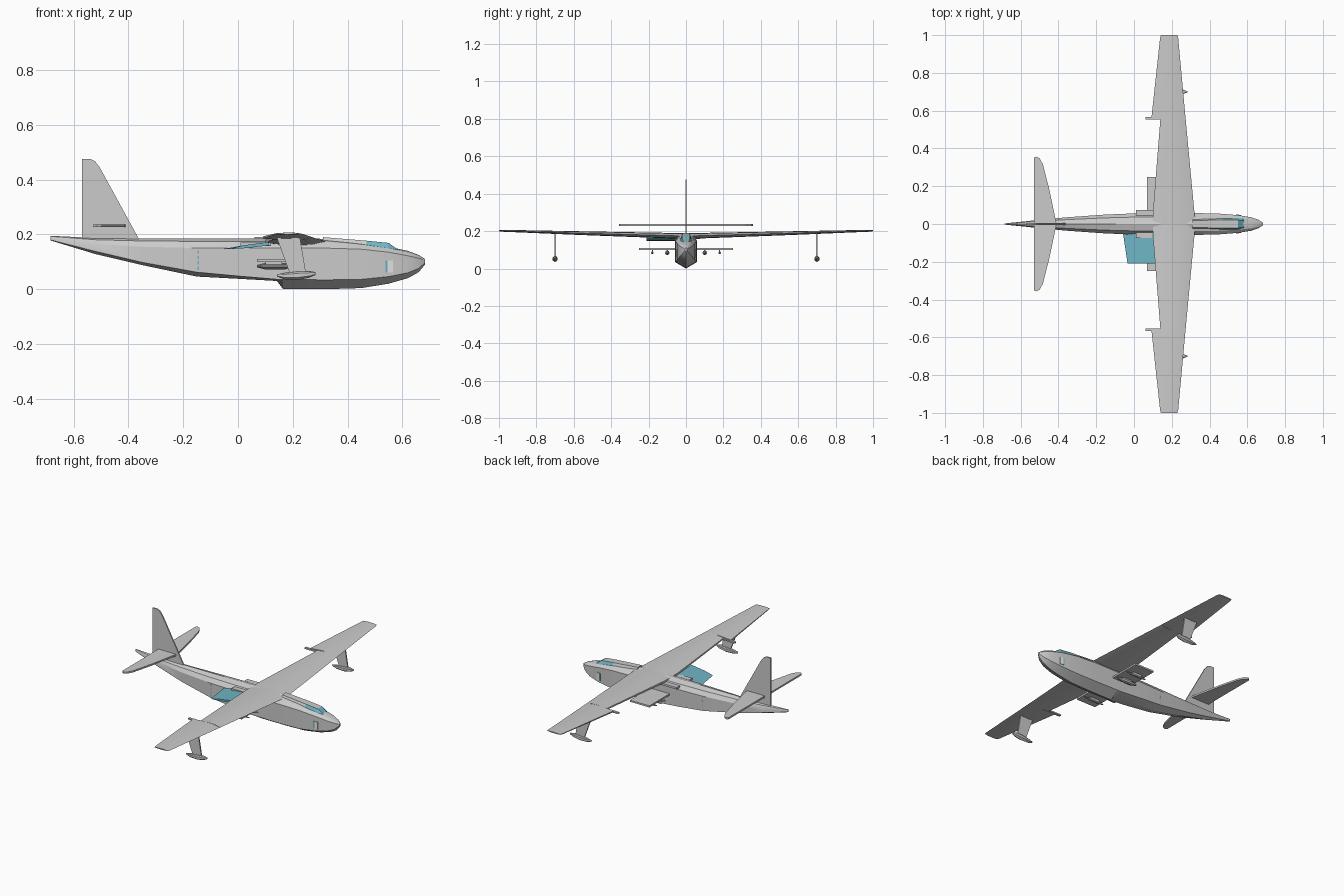
import bpy, bmesh, math
from mathutils import Vector

old = bpy.data.objects.get("Cube")
if old:
    bpy.data.objects.remove(old, do_unlink=True)


def material(name, color):
    m = bpy.data.materials.new(name)
    m.use_nodes = True
    m.diffuse_color = (*color, 1)
    m.node_tree.nodes["Principled BSDF"].inputs["Base Color"].default_value = (*color, 1)
    return m


GREY = material("light grey paint", (0.6, 0.6, 0.6))
TEAL = material("teal glass", (0.16, 0.46, 0.56))
WHITE = material("white panel", (0.9, 0.9, 0.9))


def finish(name, bm, mats, mirror=False, smooth=None):
    """Turn a bmesh into an object, optionally mirrored across y and smoothed."""
    bmesh.ops.recalc_face_normals(bm, faces=bm.faces)
    mesh = bpy.data.meshes.new(name)
    bm.to_mesh(mesh)
    bm.free()
    ob = bpy.data.objects.new(name, mesh)
    bpy.context.collection.objects.link(ob)
    for m in mats:
        mesh.materials.append(m)
    if smooth:
        bpy.ops.object.select_all(action='DESELECT')
        ob.select_set(True)
        bpy.context.view_layer.objects.active = ob
        bpy.ops.object.shade_smooth_by_angle(angle=math.radians(smooth))
    if mirror:
        mod = ob.modifiers.new("Mirror", 'MIRROR')
        mod.use_axis = (False, True, False)
        mod.use_mirror_merge = False
    return ob


def loft(name, rings, mats=(GREY,), **kw):
    """Skin a list of equal closed rings and cap both ends."""
    bm = bmesh.new()
    vs = [[bm.verts.new(p) for p in ring] for ring in rings]
    n = len(vs[0])
    for a, b in zip(vs, vs[1:]):
        for i in range(n):
            j = (i + 1) % n
            bm.faces.new((a[i], a[j], b[j], b[i]))
    bm.faces.new(vs[0])
    bm.faces.new(vs[-1])
    return finish(name, bm, mats, **kw)


def slab(name, outline, offset, mats=(GREY,), **kw):
    """Extrude an outline both ways along an offset vector."""
    o = Vector(offset)
    return loft(name, [[Vector(p) - o for p in outline],
                       [Vector(p) + o for p in outline]], mats, **kw)


def box(name, lo, hi, mats=(GREY,), **kw):
    (a, b, c), (d, e, f) = lo, hi
    return loft(name, [[(x, b, c), (x, e, c), (x, e, f), (x, b, f)] for x in (a, d)], mats, **kw)


def hull_ring(x, w, keel, chine, shoulder, top, y=0):
    """V-bottomed section: keel, chine, slab side, rounded deck."""
    mid = shoulder + (top - shoulder) * 0.7
    half = [(w, chine), (w, shoulder), (w * 0.65, mid)]
    pts = [(0, keel)] + half + [(0, top)] + [(-a, z) for a, z in reversed(half)]
    return [(x, y + a, z) for a, z in pts]


# Hull: x, half width, keel, chine, shoulder, top
HULL = [
    (-0.685, 0.003, 0.178, 0.18, 0.188, 0.195),
    (-0.52, 0.02, 0.128, 0.138, 0.165, 0.187),
    (-0.35, 0.036, 0.088, 0.098, 0.155, 0.185),
    (-0.15, 0.05, 0.046, 0.062, 0.15, 0.185),
    (0.0, 0.056, 0.038, 0.048, 0.15, 0.185),
    (0.142, 0.058, 0.03, 0.036, 0.15, 0.185),
    (0.165, 0.058, 0, 0.036, 0.15, 0.185),
    (0.32, 0.058, 0, 0.034, 0.15, 0.184),
    (0.45, 0.055, 0.004, 0.036, 0.146, 0.17),
    (0.55, 0.047, 0.02, 0.046, 0.135, 0.155),
    (0.62, 0.036, 0.04, 0.06, 0.122, 0.14),
    (0.66, 0.022, 0.062, 0.076, 0.113, 0.125),
    (0.683, 0.006, 0.09, 0.096, 0.106, 0.11),
]
loft("hull", [hull_ring(*s) for s in HULL], smooth=25)

# Canopy with glazed windscreen and side windows
canopy = loft("canopy", [
    [(x, -w, b), (x, -w * 0.6, t), (x, w * 0.6, t), (x, w, b)]
    for x, w, b, t in ((0.31, 0.03, 0.16, 0.19), (0.47, 0.036, 0.148, 0.177),
                       (0.55, 0.034, 0.143, 0.169), (0.582, 0.028, 0.14, 0.146))
], (GREY, TEAL))
for p in canopy.data.polygons:
    side = abs(p.normal.y) > 0.4 and p.center.x > 0.48
    p.material_index = int(p.center.x > 0.555 or side)


# Wings: inner panel ends at the flap hinge, outer panel keeps its trailing edge
def wing_ring(y, tail, nose, z, t):
    foil = ((0, -0.2), (0, 0.2), (0.4, 0.5), (0.75, 0.4), (1, 0), (0.75, -0.4), (0.4, -0.5))
    return [(tail + (nose - tail) * u, y, z + t * v) for u, v in foil]


loft("inner_wing", [wing_ring(0, 0.1, 0.325, 0.174, 0.03),
                    wing_ring(0.06, 0.1, 0.32, 0.175, 0.03),
                    wing_ring(0.56, 0.14, 0.273, 0.189, 0.02)], mirror=True, smooth=20)
loft("outer_wing", [wing_ring(0.56, 0.092, 0.273, 0.189, 0.02),
                    wing_ring(0.985, 0.138, 0.234, 0.202, 0.01),
                    wing_ring(1, 0.142, 0.23, 0.203, 0.007)], mirror=True, smooth=20)
box("flap_track", (0.06, 0.552, 0.183), (0.15, 0.566, 0.191), mirror=True)
box("wing_root_fillet", (0.01, 0.045, 0.158), (0.12, 0.075, 0.17), mirror=True)

# Single lowered flap on one side
loft("lowered_flap", [
    [(tail, y, 0.146), (0.02, y, 0.16), (0.11, y, 0.172), (0.115, y, 0.16), (0.03, y, 0.15)]
    for y, tail in ((-0.05, -0.058), (-0.21, -0.034))], (TEAL,))

# Wing tip floats on raked struts
FLOAT = [(0.142, 0.002, 0.046, 0.048, 0.052, 0.054), (0.17, 0.009, 0.036, 0.043, 0.054, 0.06),
         (0.22, 0.013, 0.034, 0.043, 0.058, 0.066), (0.26, 0.011, 0.042, 0.048, 0.06, 0.067),
         (0.283, 0.003, 0.052, 0.054, 0.06, 0.062)]
loft("tip_float", [hull_ring(*s, y=0.7) for s in FLOAT], mirror=True, smooth=30)
slab("float_strut", [(0.14, 0.7, 0.192), (0.225, 0.7, 0.195), (0.248, 0.7, 0.06),
                     (0.19, 0.7, 0.055)], (0, 0.004, 0), mirror=True)

# Tail surfaces
slab("tail_fin", [(-0.57, 0, 0.18), (-0.57, 0, 0.476), (-0.54, 0, 0.476), (-0.522, 0, 0.467),
                  (-0.505, 0, 0.445), (-0.36, 0, 0.18)], (0, 0.004, 0))
slab("tailplane", [(-0.53, 0, 0.232), (-0.53, 0.35, 0.232), (-0.518, 0.357, 0.232),
                   (-0.5, 0.348, 0.232), (-0.482, 0.315, 0.232), (-0.45, 0.19, 0.232),
                   (-0.41, 0, 0.232)], (0, 0, 0.005), mirror=True)

# Stub pylon planes with slung stores
box("stub_plane", (0.07, 0.05, 0.1), (0.2, 0.25, 0.11), mirror=True)
for y, r in ((0.1, 0.012), (0.18, 0.007)):
    rings = []
    for x, s in ((0.07, 0.4), (0.1, 1), (0.17, 1), (0.205, 0.2)):
        rings.append([(x, y + r * s * math.cos(a * math.pi / 4),
                       0.084 + r * s * math.sin(a * math.pi / 4)) for a in range(8)])
    loft("slung_store", rings, mirror=True, smooth=40)
    box("store_hanger", (0.1, y - 0.003, 0.085), (0.16, y + 0.003, 0.102), mirror=True)

# Crew doors with a small glazed strip, and the dashed hull marks
slab("crew_door", [(0.546, 0.0485, 0.06), (0.566, 0.0455, 0.06), (0.566, 0.0455, 0.104),
                   (0.546, 0.0485, 0.104)], (0, 0.002, 0), (WHITE,), mirror=True)
slab("door_glass", [(0.539, 0.0495, 0.06), (0.546, 0.0485, 0.06), (0.546, 0.0485, 0.104),
                    (0.539, 0.0495, 0.104)], (0, 0.0015, 0), (TEAL,), mirror=True)
for i in range(4):
    z = 0.07 + i * 0.02
    box("hull_mark", (-0.147, 0.046, z), (-0.143, 0.0515, z + 0.012), (TEAL,), mirror=True)
